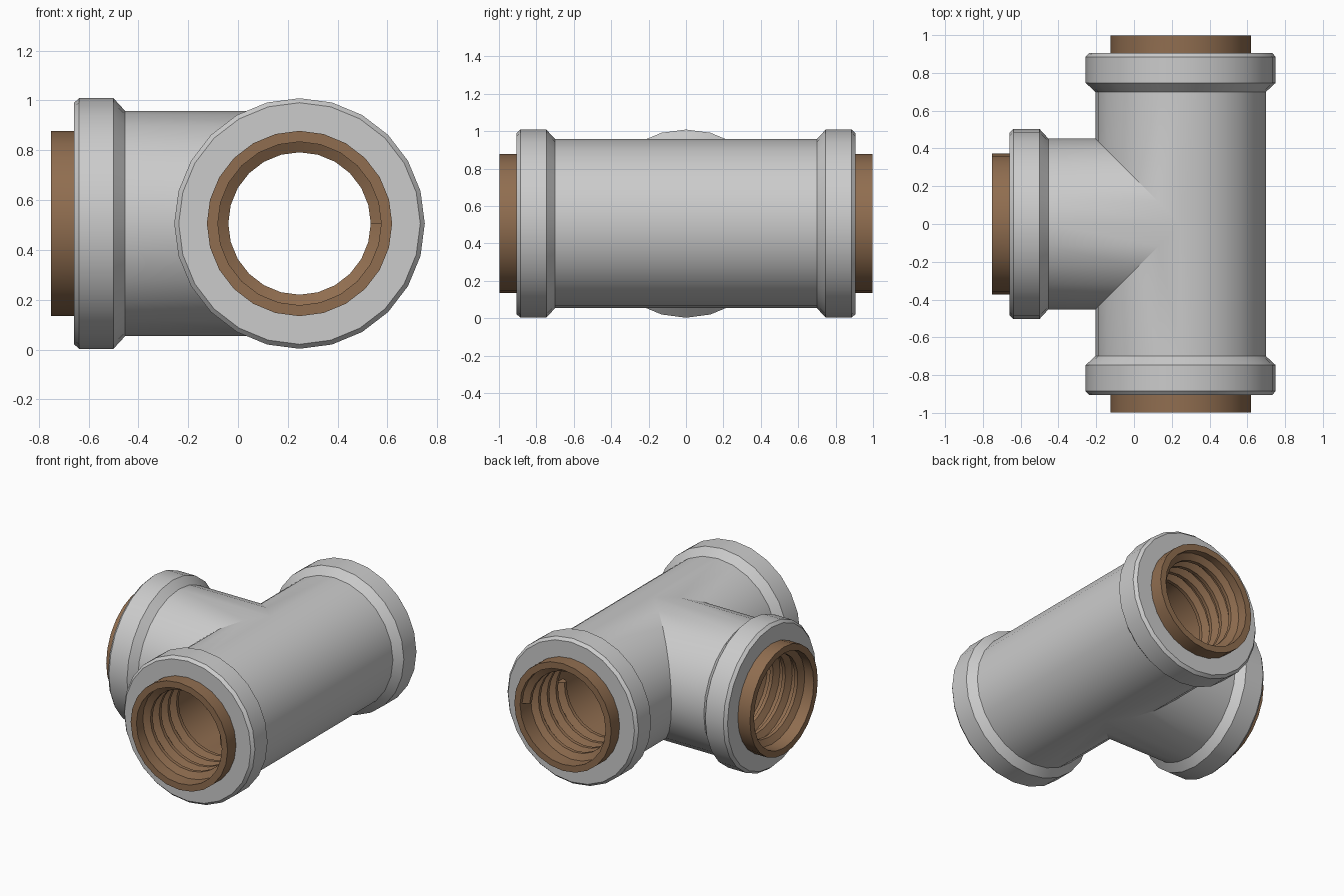
import bpy, bmesh, math
from mathutils import Vector

if "Cube" in bpy.data.objects:
    bpy.data.objects.remove(bpy.data.objects["Cube"])

N = 24                                  # sides of every round part
C = Vector((0.247, 0, 0.506))           # where the pipe axes cross
UP = Vector((0, 0, 1))
# each arm: direction, sideways axis, mitre length as a function of cos(angle)
ARMS = [
    (Vector((0, 1, 0)), Vector((1, 0, 0)), lambda c: max(0, -c)),
    (Vector((0, -1, 0)), Vector((1, 0, 0)), lambda c: max(0, -c)),
    (Vector((-1, 0, 0)), Vector((0, 1, 0)), abs),
]

brown = bpy.data.materials.new("brown")
brown.diffuse_color = (0.28, 0.155, 0.08, 1)
brown.use_nodes = True
brown.node_tree.nodes["Principled BSDF"].inputs["Base Color"].default_value = brown.diffuse_color


def finish(bm, name, mat=None):
    bmesh.ops.remove_doubles(bm, verts=bm.verts[:], dist=1e-4)
    bmesh.ops.recalc_face_normals(bm, faces=bm.faces[:])
    mesh = bpy.data.meshes.new(name)
    bm.to_mesh(mesh)
    bm.free()
    ob = bpy.data.objects.new(name, mesh)
    bpy.context.collection.objects.link(ob)
    if mat:
        mesh.materials.append(mat)
    bpy.ops.object.select_all(action='DESELECT')
    ob.select_set(True)
    bpy.context.view_layer.objects.active = ob
    bpy.ops.object.shade_smooth_by_angle(angle=math.radians(30))


def bridge(bm, a, b, closed):
    n = len(a)
    for i in range(n if closed else n - 1):
        j = (i + 1) % n
        bm.faces.new((a[i], a[j], b[j], b[i]))


def tee(name, profile, mat=None):
    """Revolve (radius, distance) along all three arms; None means the mitre joint."""
    bm = bmesh.new()
    for d, s, mitre in ARMS:
        rings = []
        for r, t in profile:
            ring = []
            for k in range(N):
                a = 2 * math.pi * k / N
                c = round(math.cos(a), 9)
                dist = r * mitre(c) if t is None else t
                ring.append(bm.verts.new(C + d * dist + s * r * c + UP * r * math.sin(a)))
            rings.append(ring)
        for a, b in zip(rings, rings[1:]):
            bridge(bm, a, b, True)
    finish(bm, name, mat)


# grey outer body with a collar on each arm
tee("tee_body", [(0.372, 0.905), (0.485, 0.905), (0.503, 0.885),
                 (0.503, 0.747), (0.452, 0.70), (0.452, None)])

# brown lining that stands out of each collar
tee("inner_lining", [(0.372, None), (0.372, 0.998), (0.328, 0.998), (0.328, None)], brown)

# helical thread ridge inside each mouth
PITCH, TURNS = 0.095, 4
SECTION = [(0.332, 0.038), (0.286, 0.012), (0.286, -0.012), (0.332, -0.038)]
for label, (d, s, _) in zip(("back", "front", "branch"), ARMS):
    bm = bmesh.new()
    rows = []
    for k in range(N * TURNS + 1):
        a = 2 * math.pi * k / N
        t = 0.94 - PITCH * k / N
        rows.append([bm.verts.new(C + d * (t + o) + s * r * math.cos(a) + UP * r * math.sin(a))
                     for r, o in SECTION])
    for a, b in zip(rows, rows[1:]):
        bridge(bm, a, b, True)
    bm.faces.new(rows[0])
    bm.faces.new(rows[-1])
    finish(bm, label + "_thread", brown)
